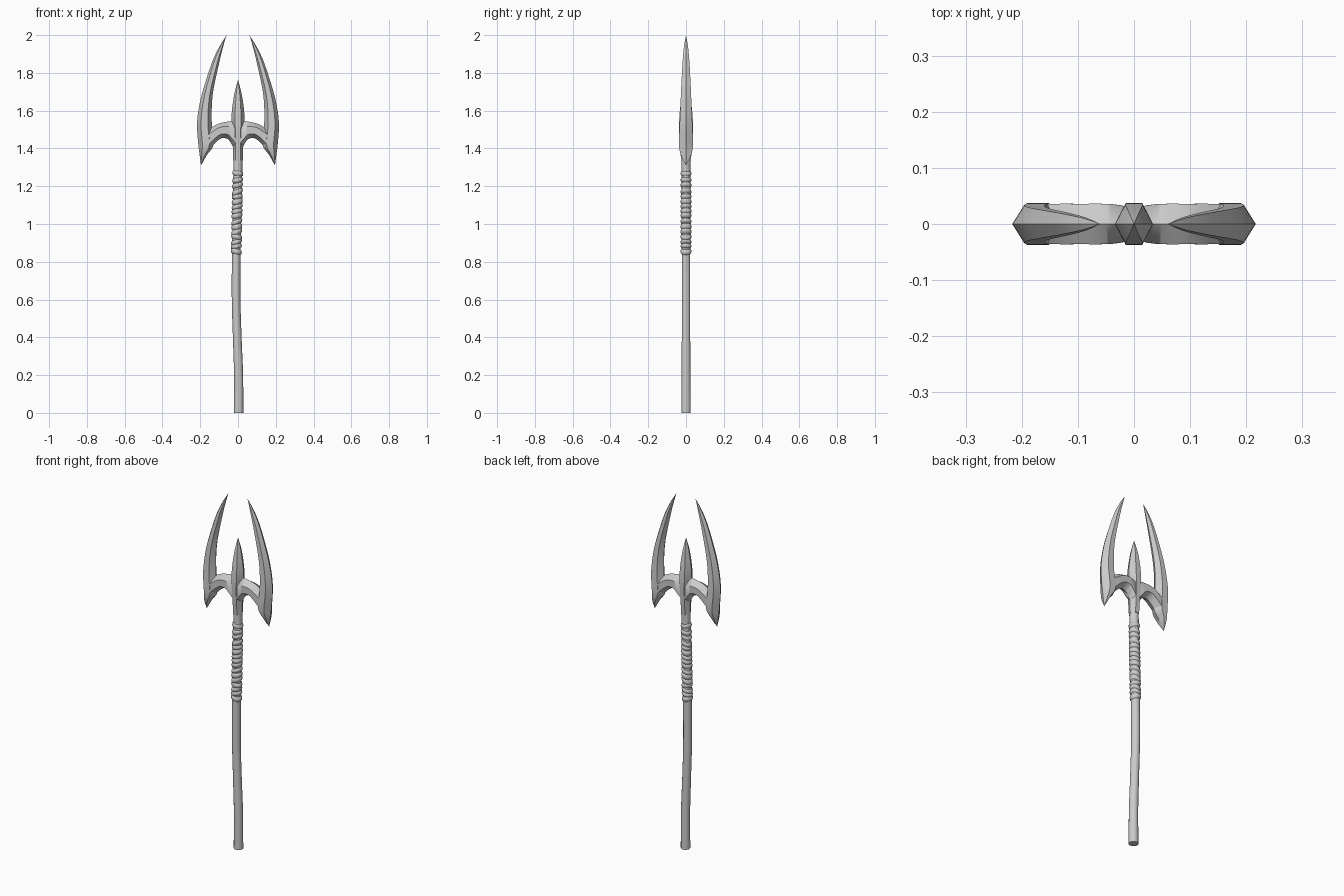
import bpy, bmesh, math, random
from mathutils import Vector

if "Cube" in bpy.data.objects:
    bpy.data.objects.remove(bpy.data.objects["Cube"])

random.seed(4)


def spline(stations, steps):
    """Catmull-Rom interpolation through a list of number tuples."""
    pts = [Vector(s) for s in stations]
    pts = [2 * pts[0] - pts[1]] + pts + [2 * pts[-1] - pts[-2]]
    out = []
    for i in range(1, len(pts) - 2):
        a, b, c, d = pts[i - 1:i + 3]
        for k in range(steps):
            t = k / steps
            out.append(0.5 * (2 * b + (c - a) * t + (2 * a - 5 * b + 4 * c - d) * t ** 2
                              + (3 * b - a - 3 * c + d) * t ** 3))
    return out + [pts[-2]]


def loft(name, rings, angle, mirror=False, caps=True, closed=False):
    """Skin a sequence of equal rings into a mesh object."""
    bm = bmesh.new()
    loops = [[bm.verts.new(p) for p in r] for r in rings]
    n = len(loops[0])
    pairs = list(zip(loops, loops[1:]))
    if closed:
        pairs.append((loops[-1], loops[0]))
    for a, b in pairs:
        for i in range(n):
            j = (i + 1) % n
            bm.faces.new((a[i], a[j], b[j], b[i]))
    if caps and not closed:
        bm.faces.new(loops[0])
        bm.faces.new(loops[-1])
    bmesh.ops.remove_doubles(bm, verts=bm.verts, dist=0.0003)
    bmesh.ops.recalc_face_normals(bm, faces=bm.faces)
    me = bpy.data.meshes.new(name)
    bm.to_mesh(me)
    bm.free()
    ob = bpy.data.objects.new(name, me)
    bpy.context.collection.objects.link(ob)
    bpy.ops.object.select_all(action='DESELECT')
    ob.select_set(True)
    bpy.context.view_layer.objects.active = ob
    bpy.ops.object.shade_smooth_by_angle(angle=math.radians(angle))
    if mirror:
        ob.modifiers.new("Mirror", 'MIRROR')
    return ob


def hex_rings(stations, steps=5, flat=0.27):
    """Hexagonal sections: edge point A (x, z), edge point B (x, z), half thickness."""
    rings = []
    for ax, az, bx, bz, t in spline(stations, steps):
        def p(f, y):
            return (ax + (bx - ax) * f, y, az + (bz - az) * f)
        t = max(t, 0)
        rings.append([p(0, 0), p(flat, -t), p(1 - flat, -t),
                      p(1, 0), p(1 - flat, t), p(flat, t)])
    return rings


# Side blades: outer edge, inner edge, half thickness
blade = [(.196, 1.31, .196, 1.31, 0), (.203, 1.365, .165, 1.365, .027),
         (.210, 1.42, .130, 1.42, .037), (.217, 1.52, .138, 1.52, .034),
         (.208, 1.61, .139, 1.61, .030), (.185, 1.71, .130, 1.71, .026),
         (.136, 1.86, .098, 1.86, .018), (.095, 1.945, .077, 1.945, .010),
         (.060, 2.0, .060, 2.0, 0)]
loft("side_blades", hex_rings(blade), 35, mirror=True)

# Arched crossbar: top edge, bottom edge, half thickness
bar = [(.175, 1.49, .165, 1.375, .034), (.140, 1.512, .130, 1.418, .036),
       (.100, 1.532, .090, 1.453, .036), (.055, 1.542, .052, 1.448, .036),
       (.030, 1.545, .027, 1.410, .034), (0, 1.545, 0, 1.37, .028)]
loft("crossbar", hex_rings(bar), 50, mirror=True, caps=False)

# Centre prong and socket: z, half width, half thickness
prong = [(1.335, .026, .026), (1.42, .027, .032), (1.5, .031, .037), (1.57, .034, .035),
         (1.63, .029, .029), (1.70, .017, .018), (1.765, 0, 0)]
loft("centre_prong", hex_rings([(-w, z, w, z, t) for z, w, t in prong]), 35)

# Gently bent wooden shaft: x, z, radius
shaft = spline([(.003, 0, .025), (.003, .2, .024), (-.004, .4, .023), (-.010, .6, .023),
                (-.009, .85, .023), (-.004, 1.1, .023), (0, 1.36, .024)], 5)
SIDES = 14
angles = [2 * math.pi * i / SIDES for i in range(SIDES)]
loft("shaft", [[(x + r * math.cos(a), r * math.sin(a), z) for a in angles]
               for x, z, r in shaft], 40)

# Cord wrappings: slanted bands around the grip
SEG = 20
heights = [.855, .882, .905, .932, .958, .985, 1.012, 1.045, 1.068, 1.092,
           1.118, 1.145, 1.170, 1.205, 1.232, 1.268]
for k, h in enumerate(heights):
    cx = -.009 + .009 * (h - .85) / .5
    slope = random.choice((-1, 1)) * random.uniform(.1, .4)
    wide = random.uniform(.011, .015)
    rings = []
    for s in range(SEG):
        a = 2 * math.pi * s / SEG
        ring = []
        for m in range(8):
            b = 2 * math.pi * m / 8
            r = .0225 + .0065 * math.cos(b)
            ring.append((cx + r * math.cos(a), r * math.sin(a),
                         h + wide * math.sin(b) + slope * r * math.cos(a)))
        rings.append(ring)
    loft(f"grip_wrap_{k + 1}", rings, 60, closed=True)
